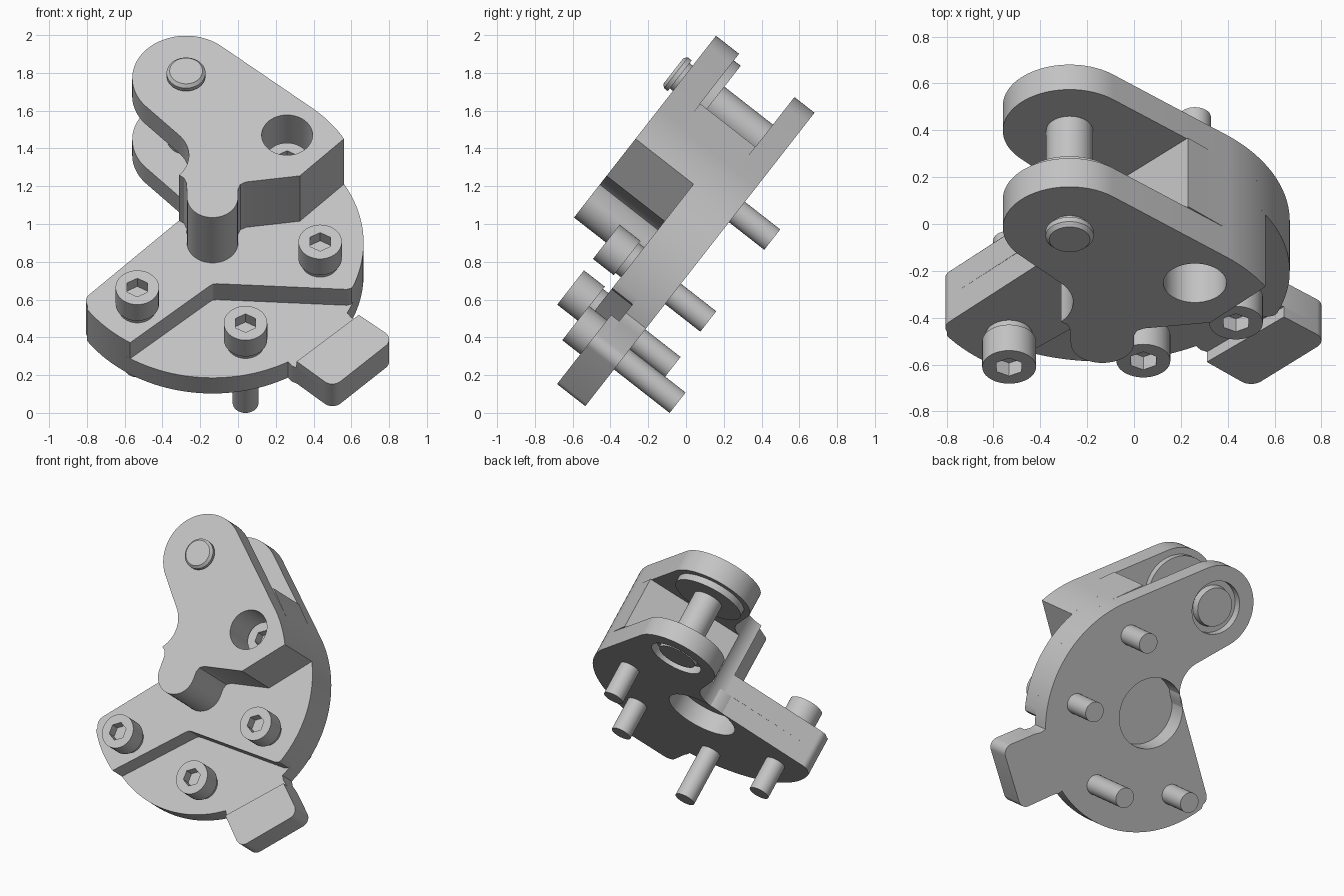
import bpy, bmesh
from math import cos, sin, radians

cube = bpy.data.objects.get("Cube")
if cube:
    bpy.data.objects.remove(cube, do_unlink=True)

TILT = radians(52)          # whole mechanism leans back about x

metal = bpy.data.materials.new("plain grey metal")
metal.use_nodes = True
GREY = (0.55, 0.55, 0.55, 1)
metal.diffuse_color = GREY
metal.node_tree.nodes["Principled BSDF"].inputs["Base Color"].default_value = GREY


def arc(c, r, a0, a1, n=24):
    angles = [radians(a0 + (a1 - a0) * i / n) for i in range(n + 1)]
    return [(c[0] + r * cos(a), c[1] + r * sin(a)) for a in angles]


def circle(c, r, n=48, start=0):
    return arc(c, r, start, start + 360, n)[:-1]


def finish(name, bm):
    bmesh.ops.recalc_face_normals(bm, faces=bm.faces)
    mesh = bpy.data.meshes.new(name)
    bm.to_mesh(mesh)
    bm.free()
    mesh.materials.append(metal)
    obj = bpy.data.objects.new(name, mesh)
    obj.rotation_euler.x = TILT
    bpy.context.collection.objects.link(obj)
    bpy.ops.object.select_all(action='DESELECT')
    obj.select_set(True)
    bpy.context.view_layer.objects.active = obj
    bpy.ops.object.shade_smooth_by_angle(angle=radians(30))
    return obj


def slab(bm, loops, bottom, top):
    """Extrude an outline, with any further loops as holes."""
    edges = []
    for loop in loops:
        vs = [bm.verts.new((u, v, bottom)) for u, v in loop]
        edges += [bm.edges.new((vs[i - 1], vs[i])) for i in range(len(vs))]
    fill = bmesh.ops.triangle_fill(bm, use_beauty=True, edges=edges)
    faces = [g for g in fill["geom"] if isinstance(g, bmesh.types.BMFace)]
    ext = bmesh.ops.extrude_face_region(bm, geom=faces, use_keep_orig=True)
    moved = [g for g in ext["geom"] if isinstance(g, bmesh.types.BMVert)]
    bmesh.ops.translate(bm, verts=moved, vec=(0, 0, top - bottom))


def part(name, layers):
    bm = bmesh.new()
    for loops, bottom, top in layers:
        slab(bm, loops, bottom, top)
    return finish(name, bm)


def lathe(name, c, profile, n=48):
    bm = bmesh.new()
    vs = [bm.verts.new((c[0] + r, c[1], w)) for r, w in profile]
    es = [bm.edges.new(p) for p in zip(vs, vs[1:])]
    bmesh.ops.spin(bm, geom=vs + es, cent=(c[0], c[1], 0), axis=(0, 0, 1),
                   angle=radians(360), steps=n)
    bmesh.ops.remove_doubles(bm, verts=bm.verts, dist=0.0005)
    return finish(name, bm)


# Heights along the tilted axis
BACK, FLOOR, TAB, DECK, FORK, FACE = 0.442, 0.577, 0.632, 0.714, 0.949, 1.104

HUB, PIVOT, BORE = (-0.135, 0.585), (-0.275, 1.386), (0.26, 1.004)
R = 0.80
TANGENT = 49.4

# Shared outline pieces, counter-clockwise
arm_end = arc(PIVOT, 0.285, TANGENT, 225, 40)


def waist(a0, a1):
    return arc((-0.46, 0.869), 0.2, a0, a1, 14)


left_corner = arc((-0.745, 0.195), 0.06, 135, 212, 10)
tab_end = (arc((0.50, -0.24), 0.06, -135, -45, 8)
           + arc((0.74, 0.0), 0.06, -45, 45, 8))
tab = [(0.311, -0.148)] + tab_end + [(0.64, 0.165)]
slot_wall = [(0.231, 1.336)]
nose = ([(-0.285, 0.715), (-0.272, 0.68)] + arc(HUB, 0.135, 180, 360, 28)
        + [(0.0, 0.64), (0.012, 0.672), (0.042, 0.689), (0.327, 0.73)])
block_rim = arc(HUB, R, 29.5, TANGENT, 12)

plate = (arm_end + waist(45, -45) + left_corner + arc(HUB, R, 214, 300, 36)
         + [(0.285, -0.135)] + tab + [(0.60, 0.19)]
         + arc(HUB, R, -27, TANGENT, 36)[:-1])
deck = (arc(HUB, R, -21, TANGENT, 36) + slot_wall + waist(-8, -45)
        + left_corner + arc(HUB, R, 214, 237, 10)
        + [(-0.15, 0.295), (-0.132, 0.308), (-0.11, 0.31),
           (0.575, 0.272), (0.6, 0.28)])
block = block_rim + slot_wall + waist(-8, -42) + nose
upper_arm = block_rim[:-1] + arm_end + waist(45, -42) + nose

part("base_plate", [
    ([plate, circle(HUB, 0.24), circle(PIVOT, 0.18)], BACK, FLOOR),
    ([tab], FLOOR, TAB)])
part("raised_deck", [([deck], FLOOR, DECK)])
part("fork_block", [([block, circle(BORE, 0.135)], DECK, FORK),
                    ([upper_arm, circle(BORE, 0.135)], FORK, FACE)])

# Pivot pin with its flared foot and grooved head, and the spacer
lathe("pivot_pin", PIVOT, [
    (0, 0.455), (0.13, 0.455), (0.14, 0.50), (0.18, 0.50), (0.18, FLOOR),
    (0.1, FLOOR), (0.1, FACE - 0.01), (0.085, FACE - 0.01), (0.085, 1.125),
    (0.103, 1.125), (0.103, 1.15), (0.087, 1.167), (0, 1.167)])
part("pin_spacer", [([circle(PIVOT, 0.24)], 0.903, FORK)])

# Socket head screws
for name, c, seat in (("left_screw", (0.435, 0.454), DECK),
                      ("lower_screw", (0.04, 0.015), FLOOR),
                      ("right_screw", (-0.533, 0.147), DECK),
                      ("bore_screw", BORE, DECK)):
    top = seat + 0.176
    rim = circle(c, 0.115)
    part(name, [
        ([circle(c, 0.0685, 32)], seat - 0.509, seat),
        ([circle(c, 0.1)], seat, seat + 0.036),
        ([rim], seat + 0.036, top - 0.07),
        ([rim, circle(c, 0.062, 6, 90)], top - 0.07, top)])
